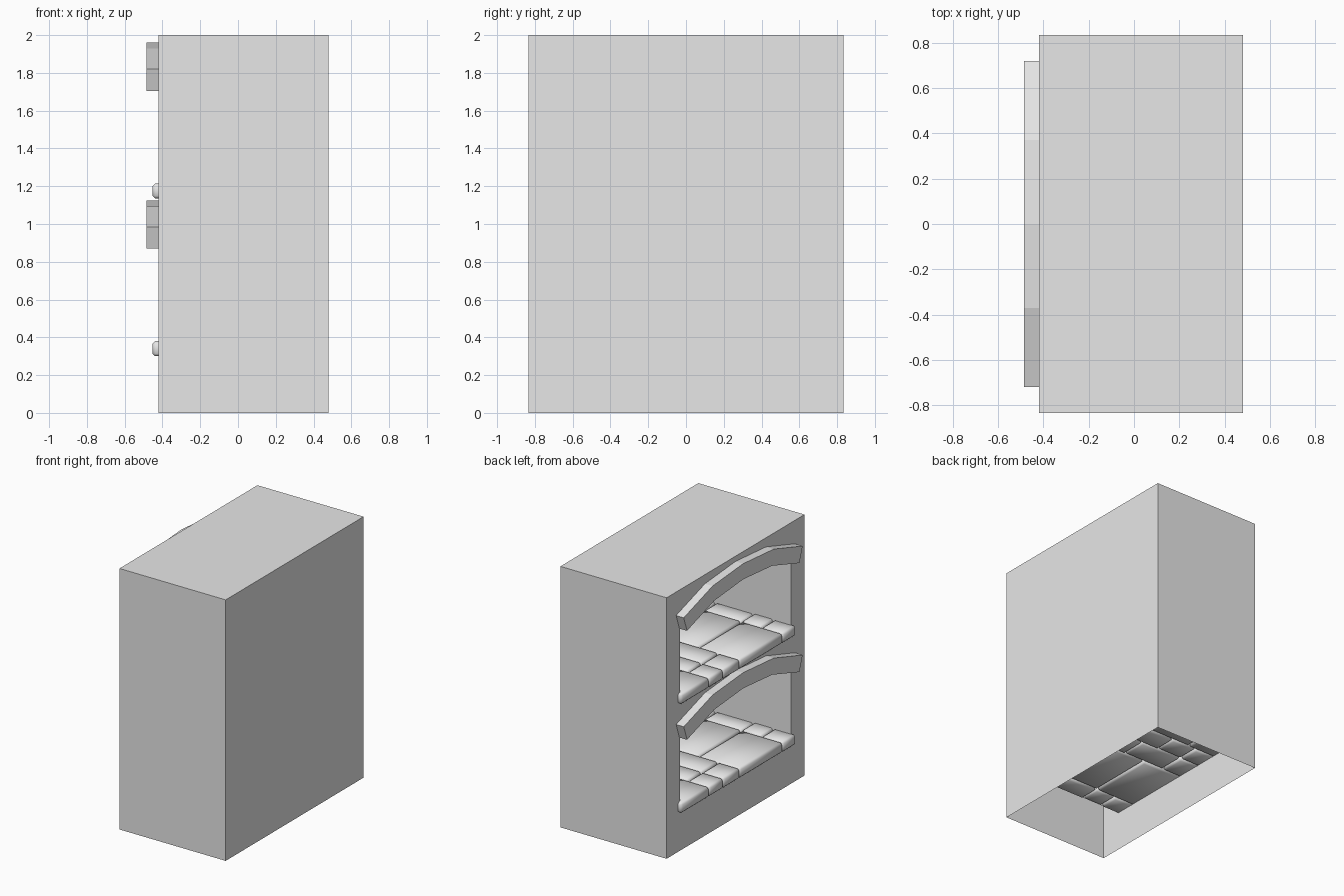
import bpy, bmesh, math
from mathutils import Vector

old = bpy.data.objects.get("Cube")
if old:
    bpy.data.objects.remove(old, do_unlink=True)

grey = bpy.data.materials.new("light_grey")
grey.use_nodes = True
grey.diffuse_color = (0.8, 0.8, 0.8, 1)
grey.node_tree.nodes["Principled BSDF"].inputs["Base Color"].default_value = (0.8, 0.8, 0.8, 1)

FRONT, REAR, HALF, TOP = -0.42, 0.48, 0.835, 2.0
TUNNEL_END = 0.47
LEVELS = (0.0, 0.835)          # lift of each niche


def finish(bm, name):
    mesh = bpy.data.meshes.new(name)
    bm.to_mesh(mesh)
    bm.free()
    mesh.materials.append(grey)
    obj = bpy.data.objects.new(name, mesh)
    bpy.context.collection.objects.link(obj)
    return obj


def mirrored(points):
    """Half profile from +y side to the crown, completed on the -y side."""
    return points + [(-y, z) for y, z in reversed(points[:-1])]


def loop_edges(bm, pts):
    verts = [bm.verts.new((FRONT, y, z)) for y, z in pts]
    return [bm.edges.new((a, b)) for a, b in zip(verts, verts[1:] + verts[:1])]


# Cabinet shell: open underneath, front wall pierced by two arched openings
opening = mirrored([(0.67, 0.30), (0.67, 0.90), (0.35, 1.0), (0, 1.03)])
bm = bmesh.new()
rim = loop_edges(bm, [(-HALF, 0), (HALF, 0), (HALF, TOP), (-HALF, TOP)])
for lift in LEVELS:
    rim += loop_edges(bm, [(y, z + lift) for y, z in opening])
bmesh.ops.triangle_fill(bm, edges=rim, use_beauty=True, normal=Vector((-1, 0, 0)))


def wall(*corners):
    bm.faces.new([bm.verts.new(c) for c in corners])


wall((REAR, -HALF, 0), (REAR, HALF, 0), (REAR, HALF, TOP), (REAR, -HALF, TOP))
wall((FRONT, -HALF, 0), (REAR, -HALF, 0), (REAR, -HALF, TOP), (FRONT, -HALF, TOP))
wall((REAR, HALF, 0), (FRONT, HALF, 0), (FRONT, HALF, TOP), (REAR, HALF, TOP))
wall((FRONT, -HALF, TOP), (REAR, -HALF, TOP), (REAR, HALF, TOP), (FRONT, HALF, TOP))
finish(bm, "cabinet_shell")

# Vaulted niche linings
for label, lift in zip(("lower", "upper"), LEVELS):
    bm = bmesh.new()
    for (ya, za), (yb, zb) in zip(opening, opening[1:]):
        wall((FRONT, ya, za + lift), (FRONT, yb, zb + lift),
             (TUNNEL_END, yb, zb + lift), (TUNNEL_END, ya, za + lift))
    wall(*[(TUNNEL_END, y, z + lift) for y, z in opening])
    finish(bm, label + "_niche_lining")

# Faceted arch trims
outer = mirrored([(0.72, 0.985), (0.37, 1.095), (0, 1.125)])
inner = mirrored([(0.68, 0.87), (0.35, 0.975), (0, 1.005)])
for label, lift in zip(("lower", "upper"), LEVELS):
    bm = bmesh.new()
    rings = []
    for (yo, zo), (yi, zi) in zip(outer, inner):
        rings.append([bm.verts.new((x, y, z + lift)) for x, y, z in (
            (-0.485, yo, zo), (-0.415, yo, zo), (-0.415, yi, zi), (-0.485, yi, zi))])
    for a, b in zip(rings, rings[1:]):
        for i in range(4):
            j = (i + 1) % 4
            bm.faces.new((a[i], a[j], b[j], b[i]))
    bm.faces.new(rings[0])
    bm.faces.new(rings[-1][::-1])
    bmesh.ops.recalc_face_normals(bm, faces=bm.faces)
    finish(bm, label + "_arch_trim")

# Paving stones: columns across the niche, each split along its depth
columns = [
    (0.70, 0.36, (-0.455, -0.2, 0.16, 0.47)),
    (0.36, 0.19, (-0.455, -0.27, -0.06, 0.3, 0.47)),
    (0.19, -0.01, (-0.455, -0.27, 0.08, 0.47)),
    (-0.01, -0.53, (-0.455, -0.1, 0.22, 0.47)),
    (-0.53, -0.69, (-0.455, -0.27, -0.1, 0.22, 0.47)),
]
GAP = 0.005
for label, lift in zip(("lower", "upper"), LEVELS):
    bm = bmesh.new()
    for ya, yb, splits in columns:
        for k, (xa, xb) in enumerate(zip(splits, splits[1:])):
            base = 0.3 + lift + 0.004 * (k % 2)
            made = bmesh.ops.create_cube(bm, size=1)["verts"]
            size = Vector((xb - xa - GAP, ya - yb - GAP, 0.08))
            mid = Vector(((xa + xb) / 2, (ya + yb) / 2, base + 0.04))
            for v in made:
                v.co = Vector(a * b for a, b in zip(v.co, size)) + mid
    bmesh.ops.bevel(bm, geom=bm.edges[:], offset=0.014, segments=1, affect='EDGES')
    obj = finish(bm, label + "_paving_stones")
    bpy.ops.object.select_all(action='DESELECT')
    obj.select_set(True)
    bpy.context.view_layer.objects.active = obj
    bpy.ops.object.shade_smooth_by_angle(angle=math.radians(60))
